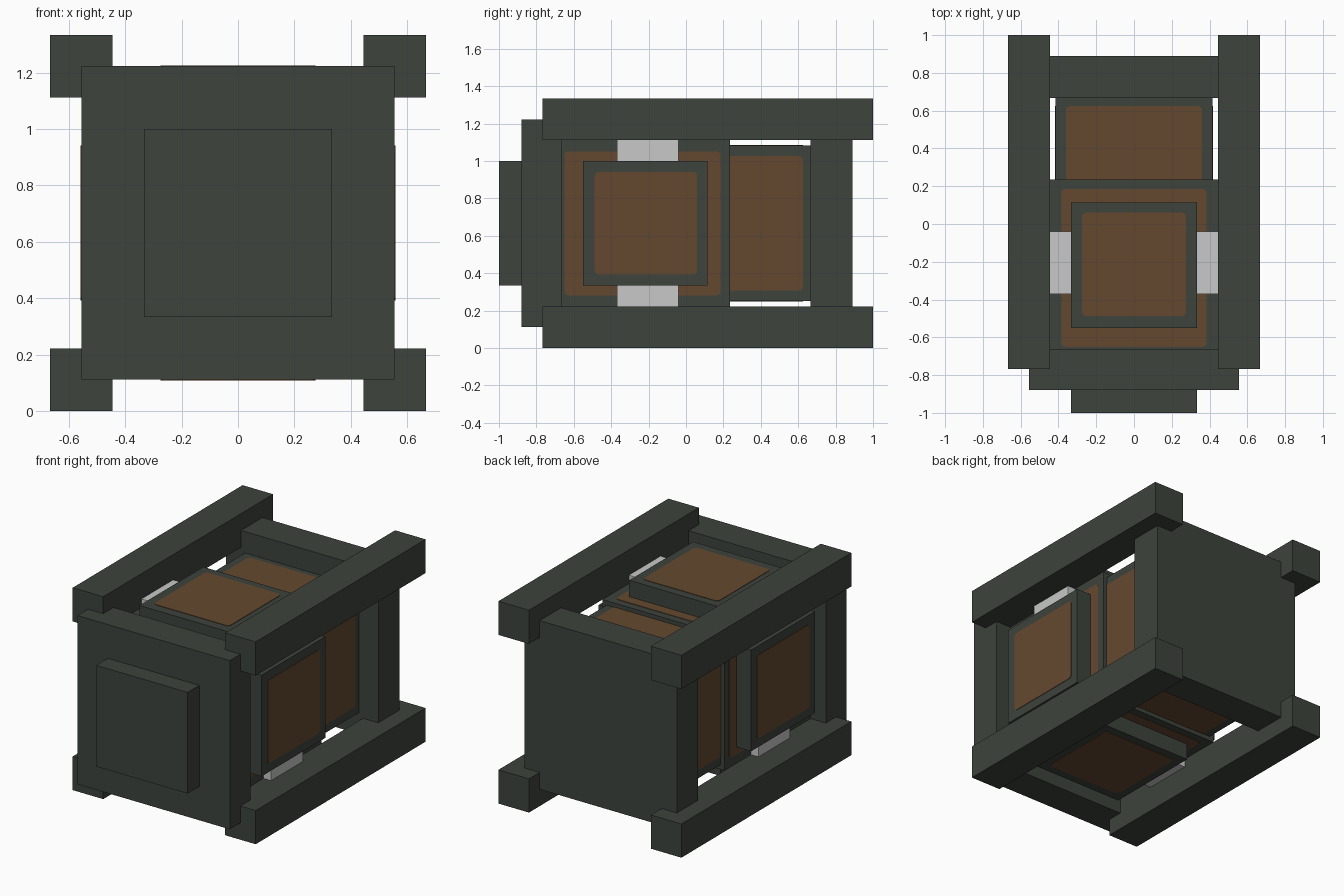
import bpy, bmesh, math
from mathutils import Matrix, Vector

if "Cube" in bpy.data.objects:
    bpy.data.objects.remove(bpy.data.objects["Cube"])

U = 1 / 9          # grid module
CZ = 6 * U         # height of the long axis


def material(name, rgb):
    m = bpy.data.materials.new(name)
    m.diffuse_color = (*rgb, 1)
    m.use_nodes = True
    m.node_tree.nodes["Principled BSDF"].inputs["Base Color"].default_value = m.diffuse_color
    return m


DARK = material("dark green grey", (0.047, 0.056, 0.046))
RUST = material("rust brown", (0.127, 0.066, 0.029))
PALE = material("pale grey", (0.58, 0.58, 0.58))


def finish(name, bm, mat):
    bmesh.ops.recalc_face_normals(bm, faces=bm.faces)
    me = bpy.data.meshes.new(name)
    bm.to_mesh(me)
    bm.free()
    me.materials.append(mat)
    ob = bpy.data.objects.new(name, me)
    bpy.context.collection.objects.link(ob)
    return ob


def box(name, x, y, z, mat=DARK, turn=0):
    """Box from (min, max) ranges, z relative to the axis, turned about it."""
    bm = bmesh.new()
    bmesh.ops.create_cube(bm, size=1)
    size = Vector((x[1] - x[0], y[1] - y[0], z[1] - z[0]))
    mid = Vector((sum(x) / 2, sum(y) / 2, sum(z) / 2))
    bm.transform(Matrix.Translation((0, 0, CZ)) @ Matrix.Rotation(turn, 4, 'Y')
                 @ Matrix.Translation(mid) @ Matrix.Diagonal((*size, 1)))
    return finish(name, bm, mat)


def patch(name, half, y, z, turn, r=0.022):
    """Thin rounded plate lying on a side face."""
    bm = bmesh.new()
    verts = []
    corners = [(half - r, y[1] - r), (-half + r, y[1] - r),
               (-half + r, y[0] + r), (half - r, y[0] + r)]
    for i, (cx, cy) in enumerate(corners):
        for k in range(4):
            a = math.pi / 2 * (i + k / 3)
            verts.append(bm.verts.new((cx + r * math.cos(a), cy + r * math.sin(a), z)))
    face = bm.faces.new(verts)
    top = bmesh.ops.extrude_face_region(bm, geom=[face])["geom"]
    bmesh.ops.translate(bm, vec=(0, 0, 0.003),
                        verts=[v for v in top if isinstance(v, bmesh.types.BMVert)])
    bm.transform(Matrix.Translation((0, 0, CZ)) @ Matrix.Rotation(turn, 4, 'Y'))
    return finish(name, bm, RUST)


def sym(h):
    return (-h, h)


# End plates and front cap
box("front_plate", sym(5 * U), (-8 * U + 0.01, -6 * U + 0.005), sym(5 * U))
box("front_cap", sym(3 * U), (-1, -8 * U + 0.01), sym(3 * U))
box("back_plate", sym(5 * U), (6 * U, 8 * U), sym(5 * U))

# Four corner rails
for i, (sx, sz) in enumerate([(1, 1), (-1, 1), (-1, -1), (1, -1)]):
    xr = sorted((sx * 4 * U, sx * 6 * U))
    zr = sorted((sz * 4 * U, sz * 6 * U))
    box(f"corner_rail_{i}", xr, (-0.768, 1), zr)

# Inner tank: wide front section and slightly narrower rear section
box("front_tank", sym(4 * U), (-0.67, 0.235), sym(4 * U))
box("rear_tank", sym(0.415), (0.2, 6 * U + 0.01), sym(0.415))

# Same details on all four sides
for i in range(4):
    t = i * math.pi / 2
    box(f"side_panel_{i}", sym(3 * U), (-0.55, 0.115), (0.42, 5 * U), turn=t)
    box(f"side_bracket_{i}", sym(4 * U), (-0.37, -0.04), (0.42, 4.5 * U), PALE, t)
    patch(f"panel_patch_{i}", 0.275, (-0.488, 0.06), 5 * U, t)
    patch(f"front_tank_patch_{i}", 0.385, (-0.65, 0.185), 4 * U, t)
    patch(f"rear_tank_patch_{i}", 0.36, (0.215, 0.625), 0.415, t)
